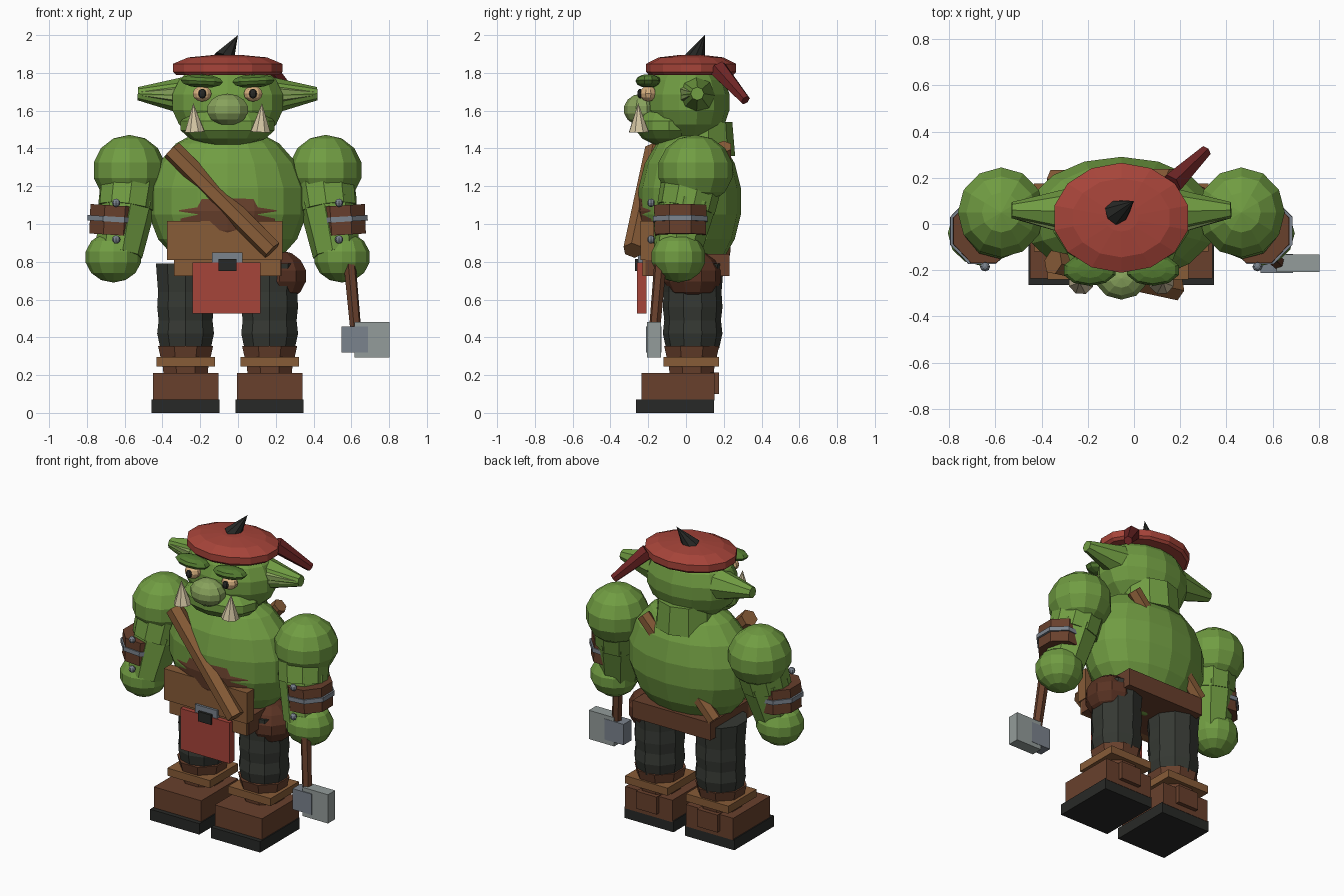
import bpy, bmesh, math
from mathutils import Vector, Matrix

if "Cube" in bpy.data.objects:
    bpy.data.objects.remove(bpy.data.objects["Cube"])

CX = -0.055  # symmetry plane of the figure
SIDES = ((-1, "left"), (1, "right"))
mats = {}


def mat(name, rgb):
    m = bpy.data.materials.new(name)
    m.diffuse_color = [(c / 255) ** 2.2 for c in rgb] + [1]
    m.use_nodes = True
    m.node_tree.nodes["Principled BSDF"].inputs["Base Color"].default_value = m.diffuse_color
    mats[name] = m


for n, c in {"green": (112, 155, 68), "pale_green": (134, 160, 92), "dark_green": (84, 122, 52),
             "leather": (104, 66, 48), "dark_leather": (90, 54, 40), "tan": (134, 92, 58),
             "red": (165, 70, 60), "dark_red": (112, 42, 42), "black": (44, 45, 43),
             "cloth": (56, 59, 54), "bone": (208, 194, 160), "eye": (216, 176, 128),
             "steel": (122, 130, 140), "blade": (146, 155, 153)}.items():
    mat(n, c)


def finish(name, bm, color):
    me = bpy.data.meshes.new(name)
    bmesh.ops.recalc_face_normals(bm, faces=bm.faces)
    bm.to_mesh(me)
    bm.free()
    me.materials.append(mats[color])
    ob = bpy.data.objects.new(name, me)
    bpy.context.collection.objects.link(ob)
    return ob


def ball(name, c, r, color, seg=12, rings=8, tilt=0):
    bm = bmesh.new()
    bmesh.ops.create_uvsphere(bm, u_segments=seg, v_segments=rings, radius=1)
    bm.transform(Matrix.Translation(c) @ Matrix.Rotation(tilt, 4, 'Y') @ Matrix.Diagonal((*r, 1)))
    return finish(name, bm, color)


def box(name, lo, hi, color, tilt=0):
    lo, hi = Vector(lo), Vector(hi)
    bm = bmesh.new()
    bmesh.ops.create_cube(bm, size=1)
    bm.transform(Matrix.Translation((lo + hi) / 2) @ Matrix.Rotation(tilt, 4, 'Y')
                 @ Matrix.Diagonal((*(hi - lo), 1)))
    return finish(name, bm, color)


def rod(name, a, b, r1, r2, color, seg=8):
    a, b = Vector(a), Vector(b)
    bm = bmesh.new()
    bmesh.ops.create_cone(bm, cap_ends=True, segments=seg, radius1=r1, radius2=r2,
                          depth=(b - a).length)
    q = (b - a).to_track_quat('Z', 'Y').to_matrix().to_4x4()
    bm.transform(Matrix.Translation((a + b) / 2) @ q)
    return finish(name, bm, color)


def lathe(name, c, profile, color, seg=10, sx=1, sy=1, tilt=0):
    bm = bmesh.new()
    rings = []
    for r, z in profile:
        rings.append([bm.verts.new((r * sx * math.cos(t), r * sy * math.sin(t), z))
                      for t in (2 * math.pi * (i + .5) / seg for i in range(seg))])
    for p, q in zip(rings, rings[1:]):
        for i in range(seg):
            j = (i + 1) % seg
            bm.faces.new((p[i], p[j], q[j], q[i]))
    bm.faces.new(rings[0])
    bm.faces.new(rings[-1])
    bm.transform(Matrix.Translation(c) @ Matrix.Rotation(tilt, 4, 'Y'))
    return finish(name, bm, color)


# Torso, chest hide and neck
ball("torso", (CX, .02, 1.12), (.425, .275, .4), "green", 16, 9)
ball("chest_hide", (CX, -.07, 1.07), (.33, .19, .27), "leather", 14, 8)
lathe("neck", (CX, .06, 0), [(.2, 1.36), (.185, 1.54)], "green", 10)

# Belt, belly plate, loincloth and buckle
box("belt", (-.34, -.215, .725), (.23, .23, .84), "leather")
box("belly_plate", (-.375, -.24, .81), (.235, -.17, 1.015), "tan")
box("belly_plate_lower", (-.34, -.23, .725), (.225, -.17, .82), "tan")
box("loincloth", (-.24, -.26, .525), (.12, -.21, .795), "red")
box("buckle_frame", (-.137, -.255, .785), (.025, -.225, .848), "steel")
box("buckle_centre", (-.104, -.27, .75), (-.008, -.235, .815), "black")

# Chest strap, front and back, and hip pouch
rod("front_strap", (-.35, -.165, 1.39), (.18, -.28, .86), .055, .055, "tan", 6)
rod("back_strap", (.17, .2, 1.41), (-.345, .195, .85), .045, .045, "tan", 6)
ball("hip_pouch", (.22, .035, .725), (.15, .155, .135), "dark_leather", 10, 7)

# Head, jaw and nose
ball("head", (CX, .012, 1.645), (.305, .222, .235), "green", 14, 9)
ball("jaw", (CX, -.09, 1.52), (.255, .18, .11), "green", 12, 7)
ball("nose", (CX, -.235, 1.605), (.115, .095, .085), "pale_green", 10, 7)

# Cap with tail and spike
lathe("cap", (CX, .027, 0), [(.94, 1.79), (1, 1.805), (1, 1.848), (.72, 1.882), (.25, 1.895)],
      "red", 14, .297, .238)
rod("cap_tail", (.16, .17, 1.82), (.31, .315, 1.655), .052, .027, "dark_red", 6)
rod("cap_spike", (-.075, .05, 1.875), (0, .1, 2.0), .058, 0, "black", 8)

for s, side in SIDES:
    def at(x, y, z):
        return (CX + s * x, y, z)

    # Face details and ears
    ball(side + "_eye", at(.135, -.2, 1.69), (.052, .045, .042), "eye", 10, 6)
    ball(side + "_pupil", at(.134, -.243, 1.69), (.021, .015, .026), "black", 8, 6)
    ball(side + "_brow", at(.137, -.2, 1.757), (.118, .068, .036), "dark_green", 10, 6, s * -.05)
    rod(side + "_tusk", at(.174, -.25, 1.487), at(.182, -.253, 1.64), .056, 0, "bone", 8)
    rod(side + "_ear", at(.23, .055, 1.68), at(.475, .06, 1.69), .1, .035, "green", 8)
    rod(side + "_inner_ear", at(.27, .02, 1.685), at(.46, .04, 1.69), .06, .018, "pale_green", 6)

    # Arm, hand and bracer
    ball(side + "_shoulder", at(.52, .05, 1.285), (.193, .2, .187), "green", 12, 7)
    rod(side + "_upper_arm", at(.51, .04, 1.27), at(.535, 0, 1.08), .165, .155, "green", 10)
    rod(side + "_forearm", at(.53, .01, 1.12), at(.575, -.05, .84), .155, .125, "green", 8)
    ball(side + "_hand", at(.605, -.04, .825), (.15, .145, .135), "green", 12, 7)
    lathe(side + "_bracer", at(.6, -.03, 1.02), [(.138, -.078), (.142, .078)], "leather",
          8, 1, 1.06, s * -.06)
    lathe(side + "_bracer_band", at(.603, -.03, 1.025), [(.15, -.014), (.15, .014)], "steel",
          8, 1, 1.04, s * -.06)
    for k, z in (("upper", 1.112), ("lower", .918)):
        ball(f"{side}_{k}_rivet", at(.59, -.185, z), (.022, .02, .022), "steel", 8, 6)

    # Leg and boot
    lathe(side + "_leg", at(.2225, .035, 0),
          [(.14, .34), (.158, .42), (.15, .49), (.158, .56), (.153, .64), (.165, .79)], "cloth", 10)
    lathe(side + "_ankle", at(.2225, .03, 0), [(.125, .19), (.13, .24), (.158, .355)], "leather", 8)
    box(side + "_ankle_band", at(.2225 - s * .155, -.12, .245), at(.2225 + s * .155, .175, .295), "tan") \
        if s > 0 else box(side + "_ankle_band", (-.4325, -.12, .245), (-.1225, .175, .295), "tan")
    x = CX + s * .2225
    box(side + "_boot", (x - .173, -.235, .065), (x + .173, .15, .21), "leather")
    box(side + "_heel_tab", (x - .075, .13, .1), (x + .075, .176, .215), "leather")
    box(side + "_sole", (x - .18, -.265, 0), (x + .18, .148, .072), "black")

# Hand axe
rod("axe_handle", (.585, -.13, .86), (.625, -.168, .42), .034, .03, "leather", 6)
box("axe_poll", (.548, -.213, .32), (.688, -.13, .457), "steel")
box("axe_blade", (.618, -.207, .292), (.803, -.132, .482), "blade")
